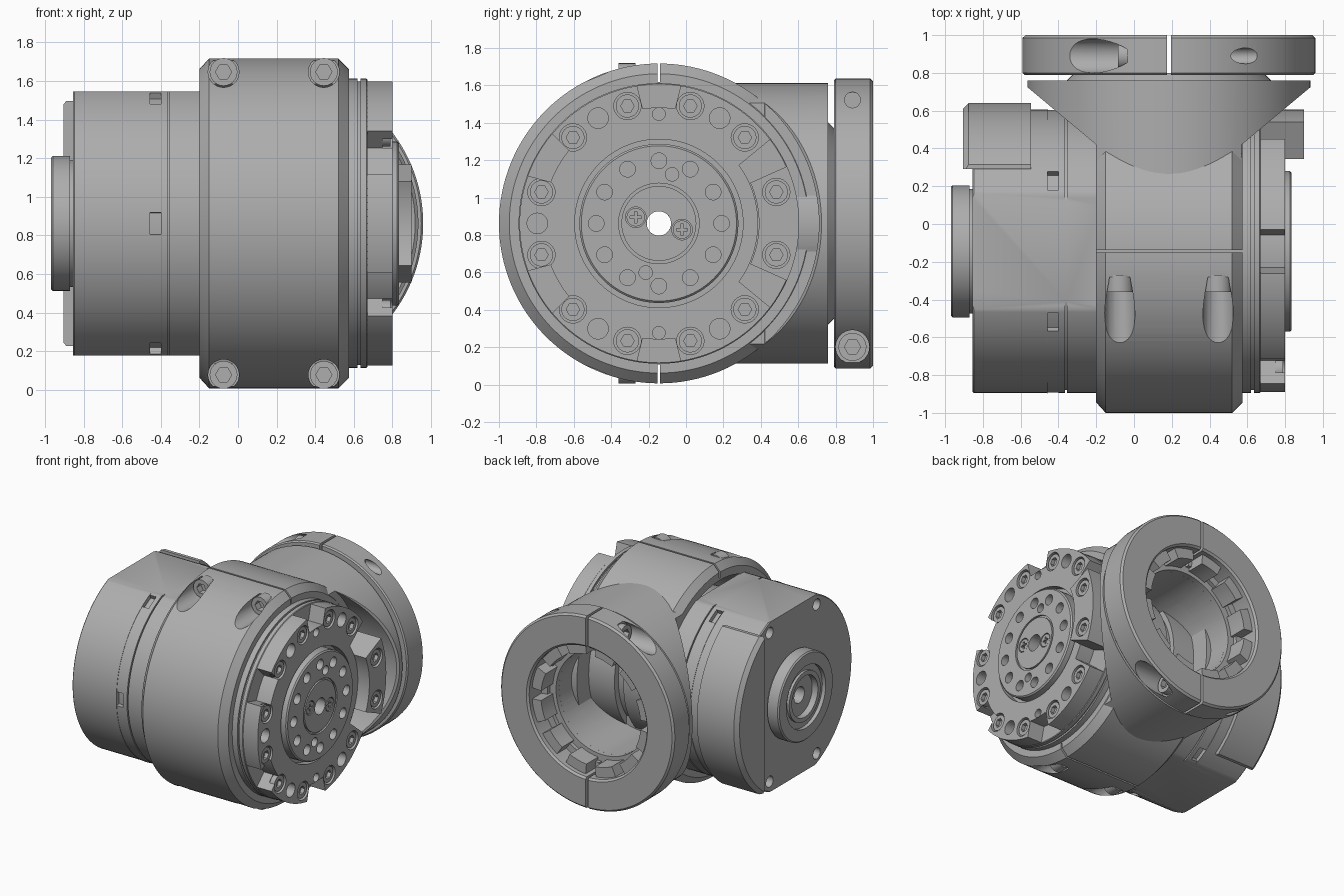
import bpy, bmesh
from math import sin, cos, radians, pi

cube = bpy.data.objects.get("Cube")
if cube:
    bpy.data.objects.remove(cube)

grey = bpy.data.materials.new("machined grey")
grey.use_nodes = True
COLOUR = (0.42, 0.42, 0.42, 1)
grey.diffuse_color = COLOUR
grey.node_tree.nodes["Principled BSDF"].inputs["Base Color"].default_value = COLOUR

CY, CZ, NX = -0.145, 0.862, 0.185       # drive axis (along x) and neck axis (along y)
MAIN, NECK = (CY, CZ), (NX, CZ)
PLACE = {"X": lambda t, u, v: (t, u, v),
         "Y": lambda t, u, v: (u, t, v),
         "Z": lambda t, u, v: (u, v, t)}


def polar(c, r, deg):
    return c[0] + r * cos(radians(deg)), c[1] + r * sin(radians(deg))


def lathe(bm, axis, c, profile, seg=96, closed=False):
    """Revolve (position, radius) points about an axis."""
    rings = []
    for t, r in profile:
        if r == 0:
            rings.append([bm.verts.new(PLACE[axis](t, *c))] * seg)
        else:
            rings.append([bm.verts.new(PLACE[axis](t, *polar(c, r, 360 * i / seg)))
                          for i in range(seg)])
    pairs = list(zip(rings, rings[1:])) + ([(rings[-1], rings[0])] if closed else [])
    for a, b in pairs:
        for i in range(seg):
            j = (i + 1) % seg
            bm.faces.new(dict.fromkeys([a[i], a[j], b[j], b[i]]))
    return bm


def rod(bm, axis, c, r, t0, t1, seg=32):
    return lathe(bm, axis, c, [(t0, 0), (t0, r), (t1, r), (t1, 0)], seg)


def prism(bm, axis, pts, t0, t1):
    low = [bm.verts.new(PLACE[axis](t0, *p)) for p in pts]
    top = [bm.verts.new(PLACE[axis](t1, *p)) for p in pts]
    bm.faces.new(low)
    bm.faces.new(top)
    for i in range(len(pts)):
        j = (i + 1) % len(pts)
        bm.faces.new((low[i], low[j], top[j], top[i]))
    return bm


def box(bm, lo, hi):
    return prism(bm, "Z", [(lo[0], lo[1]), (hi[0], lo[1]), (hi[0], hi[1]), (lo[0], hi[1])],
                 lo[2], hi[2])


def sector(bm, axis, c, r0, r1, mid, half, t0, t1, steps=8):
    angles = [mid - half + 2 * half * i / steps for i in range(steps + 1)]
    pts = [polar(c, r1, a) for a in angles] + [polar(c, r0, a) for a in reversed(angles)]
    return prism(bm, axis, pts, t0, t1)


def make(name, bm):
    bmesh.ops.recalc_face_normals(bm, faces=bm.faces)
    mesh = bpy.data.meshes.new(name)
    bm.to_mesh(mesh)
    bm.free()
    mesh.materials.append(grey)
    ob = bpy.data.objects.new(name, mesh)
    bpy.context.collection.objects.link(ob)
    return ob


def boolean(ob, bm, op="DIFFERENCE"):
    tool = make("cutter", bm)
    tool.hide_render = True
    mod = ob.modifiers.new(op, "BOOLEAN")
    mod.operation, mod.object, mod.solver, mod.use_self = op, tool, "EXACT", True
    bpy.context.view_layer.update()
    mesh = bpy.data.meshes.new_from_object(ob.evaluated_get(bpy.context.evaluated_depsgraph_get()))
    ob.modifiers.clear()
    ob.data = mesh
    bpy.data.objects.remove(tool)


def new():
    return bmesh.new()


def screws(name, axis, spots, r, t0, t1, out):
    """Socket heads; out is the end the hex socket opens towards."""
    heads, sockets = new(), new()
    inner = t0 if out == t1 else t1
    depth = out + (inner - out) * 0.6
    for p in spots:
        rod(heads, axis, p, r, t0, t1, 24)
        rod(sockets, axis, p, r * 0.58, depth, out + (out - inner) * 0.5, 6)
    ob = make(name, heads)
    boolean(ob, sockets)


# Neck: cylinder trimmed to a flare and cleared around the drive
neck = make("joint_housing", rod(new(), "Y", NECK, 0.75, 0, 0.76, 128))
flare = [(NX + s * x, y) for s, x, y in
         [(1, .385, -.1), (1, .385, .42), (1, .75, .725), (1, .75, .8),
          (-1, .75, .8), (-1, .75, .725), (-1, .385, .42), (-1, .385, -.1)]]
boolean(neck, prism(new(), "Z", flare, 0, 1.8), "INTERSECT")
clear = rod(new(), "X", MAIN, 0.856, 0.572, 1.3, 128)
boolean(neck, rod(clear, "X", MAIN, 0.856, -1.3, -0.202, 128))
# Housing barrel joined to the neck, then bored both ways
barrel = [(-.2, 0), (-.2, .80), (-.15, .855), (.52, .855), (.575, .80), (.575, 0)]
boolean(neck, lathe(new(), "X", MAIN, barrel, 128), "UNION")
boolean(neck, rod(new(), "X", MAIN, 0.735, -1, 1.2, 96))
boolean(neck, rod(new(), "Y", NECK, 0.415, 0.3, 1, 64))
# Split line and clamp screw pockets
slits, pockets, bolt_spots = new(), new(), []
for z in (CZ - 0.855, CZ + 0.855):
    box(slits, (-.3, CY - .007, z - .1), (.7, CY + .007, z + .1))
for x in (-0.075, 0.445):
    for s in (-1, 1):
        bolt_spots.append((x, CZ + s * 0.785))
        rod(pockets, "Y", bolt_spots[-1], 0.08, -1.1, -0.28)
boolean(neck, slits)
boolean(neck, pockets)
screws("housing_screws", "Y", bolt_spots, 0.072, -0.36, -0.27, -0.36)

# Inner drum seen through the neck
drum = [(-.25, .065), (-.25, .6), (0, .6), (0, .56), (.06, .56), (.06, .6), (.24, .6),
        (.24, .55), (.32, .55), (.32, .6), (.6, .6), (.6, .065)]
make("inner_drum", lathe(new(), "X", MAIN, drum, closed=True))

# Motor body with flats above and below
body = [(-.855, .065), (-.855, .742), (-.847, .75), (-.365, .75), (-.365, .735), (-.355, .735),
        (-.355, .75), (-.19, .75), (-.19, .065)]
motor = make("motor_body", lathe(new(), "X", MAIN, body, 128, True))
boolean(motor, box(new(), (-1, -1.2, CZ - .685), (0, 1, CZ + .685)), "INTERSECT")
notches = new()
for k in range(6):
    sector(notches, "X", MAIN, 0.715, 0.8, 60 * k, 4.3, -0.46, -0.40)
for y in (-0.3, 0.3):
    for z in (-0.6, 0.6):
        rod(notches, "X", (CY + y, CZ + z), 0.045, -0.9, -0.78, 24)
boolean(motor, notches)
line = [(-.461, .745), (-.461, .753), (-.457, .753), (-.457, .745)]
seam = make("body_seam", lathe(new(), "X", MAIN, line, 128, True))
boolean(seam, box(new(), (-1, -1.2, CZ - .685), (0, 1, CZ + .685)), "INTERSECT")

# Raised cover wrapped over the back of the motor
shell = [(-.905, 0), (-.905, .755), (-.875, .785), (-.545, .785), (-.545, 0)]
cover = make("motor_cover", lathe(new(), "X", MAIN, shell, 128))
boolean(cover, box(new(), (-1, 0.29, CZ - .635), (0, 1, CZ + .635)), "INTERSECT")

# Rear hub with stepped recess
hub = [(-.85, .065), (-.85, .33), (-.87, .33), (-.87, .35), (-.96, .35), (-.97, .34), (-.97, .25),
       (-.94, .25), (-.94, .2), (-.96, .2), (-.96, .165), (-.91, .165), (-.91, .065)]
make("rear_hub", lathe(new(), "X", MAIN, hub, closed=True))

# Flange base ring
base = [(.55, .065), (.55, .75), (.62, .75), (.62, .735), (.635, .735), (.635, .75), (.665, .75),
        (.67, .745), (.67, .065)]
make("flange_base", lathe(new(), "X", MAIN, base, 128, True))


# Lobed flange plate
def lobe(a):
    a = min(a, 360 - a)
    if a < 37:
        return 0.53
    return 0.62 if abs(a - 90) < 9 or abs(a - 150) < 9.5 else 0.745


plate = make("flange_plate", prism(new(), "X", [polar(MAIN, lobe(a), a) for a in range(360)],
                                   0.66, 0.8))
big = [a for a in range(15, 360, 30)]
holes = rod(new(), "X", MAIN, 0.45, 0.74, 0.9, 96)
for a in big[1:-1]:
    rod(holes, "X", polar(MAIN, 0.65, a), 0.073, 0.75, 0.9, 24)
for a in range(60, 301, 60):
    rod(holes, "X", polar(MAIN, 0.65, a), 0.055, 0.72, 0.9, 24)
for a in (90, 270):
    rod(holes, "X", polar(MAIN, 0.585, a), 0.034, 0.74, 0.9, 20)
rod(holes, "X", MAIN, 0.065, 0.5, 0.77)
boolean(plate, holes)
screws("flange_screws", "X", [polar(MAIN, 0.65, a) for a in big[1:-1]], 0.062, 0.74, 0.79, 0.79)

# Raised side tab with two screws
tab = make("flange_tab", sector(new(), "X", MAIN, 0.535, 0.75, 0, 24, 0.66, 0.9, 24))
tab_spots = [polar(MAIN, 0.65, a) for a in (15, -15)]
wells = new()
for p in tab_spots:
    rod(wells, "X", p, 0.073, 0.85, 1, 24)
boolean(tab, wells)
screws("tab_screws", "X", tab_spots, 0.062, 0.84, 0.89, 0.89)

# Output disc with bolt circle and centre cap
disc = [(.73, .065), (.73, .425), (.825, .425), (.835, .415), (.835, .215), (.82, .215),
        (.82, .2), (.835, .2), (.835, .065)]
output = make("output_disc", lathe(new(), "X", MAIN, disc, 96, True))
holes = new()
for a in range(0, 360, 30):
    rod(holes, "X", polar(MAIN, 0.335, a), 0.042, 0.78, 0.9, 20)
for a in (75, 255):
    rod(holes, "X", polar(MAIN, 0.272, a), 0.036, 0.78, 0.9, 20)
for a in (165, 345):
    p = polar(MAIN, 0.128, a)
    rod(holes, "X", p, 0.055, 0.815, 0.9, 24)
boolean(output, holes)
caps, crosses = new(), new()
for a in (165, 345):
    y, z = polar(MAIN, 0.128, a)
    rod(caps, "X", (y, z), 0.049, 0.80, 0.832, 24)
    box(crosses, (.815, y - .03, z - .007), (.9, y + .03, z + .007))
    box(crosses, (.815, y - .007, z - .03), (.9, y + .007, z + .03))
cap_ob = make("centre_screws", caps)
boolean(cap_ob, crosses)

# Collar between neck and clamp ring
collar = [(.74, .415), (.74, .56), (.80, .5), (.80, .415)]
make("neck_collar", lathe(new(), "Y", NECK, collar, closed=True))

# Clamp ring, split above and below, with opposed screw pockets
ring = [(.79, .47), (.79, .765), (.80, .775), (.985, .775), (1, .76), (1, .54), (.985, .525),
        (.83, .525), (.83, .47)]
clamp = make("clamp_ring", lathe(new(), "Y", NECK, ring, 128, True))
slits, pockets, clamp_spots = new(), new(), []
for s in (-1, 1):
    z = CZ + s * 0.66
    box(slits, (NX - .01, .7, CZ + s * .66 - .25), (NX + .01, 1.1, CZ + s * .66 + .25))
    rod(pockets, "X", (0.89, z), 0.09, NX - s * 0.22, NX - s * 0.9)
    rod(pockets, "X", (0.89, z), 0.042, NX + s * 0.3, NX + s * 0.9)
boolean(clamp, slits)
boolean(clamp, pockets)
for s, label in ((-1, "lower"), (1, "upper")):
    a, b = NX - s * 0.2, NX - s * 0.27
    screws(label + "_clamp_screw", "X", [(0.89, CZ + s * 0.66)], 0.075, min(a, b), max(a, b), b)

# Coupling teeth inside the clamp ring
teeth = new()
for k in range(12):
    sector(teeth, "Y", NECK, 0.445, 0.53, 30 * k + 15, 10, 0.79, 0.95, 4)
make("coupling_teeth", teeth)

# Smooth round faces, keep edges crisp
bpy.ops.object.select_all(action="DESELECT")
for ob in bpy.context.scene.objects:
    if ob.type == "MESH":
        ob.select_set(True)
        bpy.context.view_layer.objects.active = ob
bpy.ops.object.shade_smooth_by_angle(angle=radians(25))
